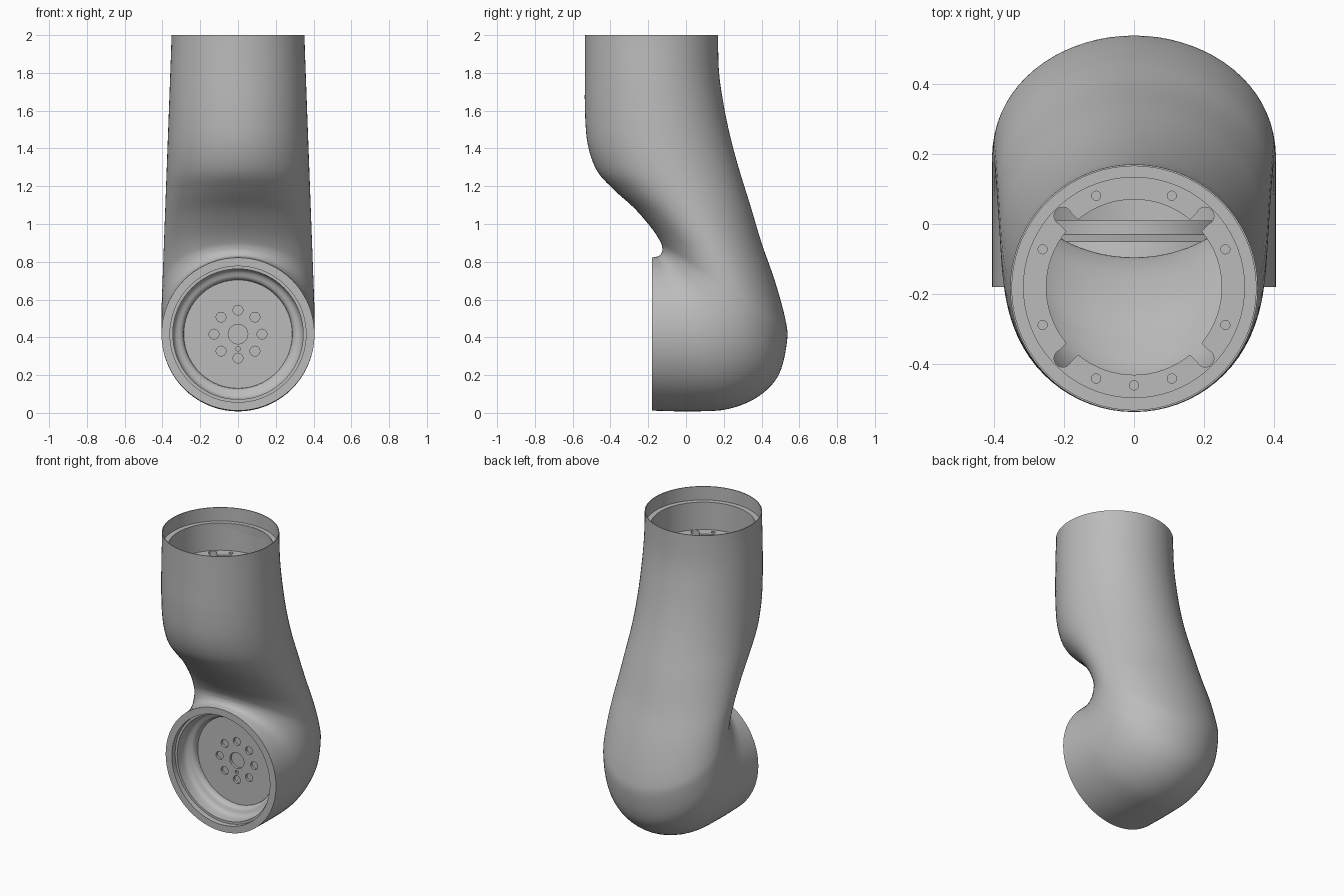
import bpy, bmesh
from math import sin, cos, pi, radians
from mathutils import Vector, Matrix

if "Cube" in bpy.data.objects:
    bpy.data.objects.remove(bpy.data.objects["Cube"], do_unlink=True)

grey = bpy.data.materials.new("plain_grey")
grey.use_nodes = True
grey.diffuse_color = (0.5, 0.5, 0.5, 1)
grey.node_tree.nodes["Principled BSDF"].inputs["Base Color"].default_value = grey.diffuse_color

TUBE_Y, DRUM_Z = -0.18, 0.417
SEGS = 72


def finish(name, bm):
    bmesh.ops.remove_doubles(bm, verts=bm.verts, dist=0.0002)
    bmesh.ops.recalc_face_normals(bm, faces=bm.faces)
    mesh = bpy.data.meshes.new(name)
    bm.to_mesh(mesh)
    bm.free()
    mesh.materials.append(grey)
    obj = bpy.data.objects.new(name, mesh)
    bpy.context.collection.objects.link(obj)
    return obj


def smooth(obj):
    obj.data.shade_smooth()
    obj.data.set_sharp_from_angle(angle=radians(32))


def skin(bm, rings, closed):
    loops = [[bm.verts.new(p) for p in ring] for ring in rings]
    pairs = list(zip(loops, loops[1:]))
    if closed:
        pairs.append((loops[-1], loops[0]))
    for a, b in pairs:
        for i in range(len(a)):
            j = (i + 1) % len(a)
            bm.faces.new((a[i], a[j], b[j], b[i]))


def lathe(name, profile, place):
    # closed (radius, height) profile turned about an axis
    bm = bmesh.new()
    rings = [[place @ Vector((r * cos(2 * pi * i / SEGS), r * sin(2 * pi * i / SEGS), h))
              for i in range(SEGS)] for r, h in profile]
    skin(bm, rings, True)
    bmesh.ops.dissolve_degenerate(bm, dist=0.0001, edges=bm.edges)
    return finish(name, bm)


def cut(obj, bm):
    # subtract the cutter shapes, then discard them
    cutter = finish("cutter", bm)
    cutter.hide_render = True
    mod = obj.modifiers.new("holes", "BOOLEAN")
    mod.operation, mod.solver, mod.object = "DIFFERENCE", "EXACT", cutter
    bpy.context.view_layer.update()
    graph = bpy.context.evaluated_depsgraph_get()
    mesh = bpy.data.meshes.new_from_object(obj.evaluated_get(graph))
    obj.modifiers.clear()
    obj.data = mesh
    bpy.data.objects.remove(cutter, do_unlink=True)


def drill(bm, place, radius, angle, hole, height, depth):
    spot = Matrix.Rotation(angle, 4, "Z") @ Matrix.Translation((radius, 0, height))
    bmesh.ops.create_cone(bm, cap_ends=True, segments=24, radius1=hole, radius2=hole,
                          depth=2 * depth, matrix=place @ spot)


# Bent shell: each section runs from the inner bend (y, z) to the outer bend (y, z)
sections = [
    (-.535, 2, .17, 2), (-.535, 1.8, .175, 1.8), (-.535, 1.6, .205, 1.6),
    (-.52, 1.42, .245, 1.42), (-.47, 1.28, .29, 1.26), (-.38, 1.18, .34, 1.1),
    (-.27, 1.08, .4, .9), (-.18, .975, .47, .7), (-.135, .905, .525, .5),
    (-.125, .87, .535, .38), (-.128, .85, .49, .2), (-.135, .838, .38, .085),
    (-.145, .83, .22, .02), (-.16, .826, .03, .008), (-.18, .822, -.18, .012)]


def spline(keys, steps):
    keys = [Vector(k) for k in keys]
    out = []
    for i in range(len(keys) - 1):
        a, b, c, d = keys[max(i - 1, 0)], keys[i], keys[i + 1], keys[min(i + 2, len(keys) - 1)]
        for s in range(steps):
            t = s / steps
            out.append(b + (c - a) * t / 2 + (a - b * 2.5 + c * 2 - d / 2) * t * t
                       + (b * 3 - a - c * 3 + d) * t ** 3 / 2)
    return out + [keys[-1]]


def section_ring(sec, inset, drop=0):
    inner = Vector((0, sec[0], sec[1] - drop))
    outer = Vector((0, sec[2], sec[3] - drop))
    mid, half = (inner + outer) / 2, (outer - inner) / 2
    blend = min(max((1.95 - mid.z) / 1.4, 0), 1)
    width = 0.353 + 0.052 * blend - inset
    half *= 1 - inset / half.length
    return [mid + half * cos(2 * pi * i / SEGS) + Vector((width * sin(2 * pi * i / SEGS), 0, 0))
            for i in range(SEGS)]


path = spline(sections, 5)
rings = [section_ring(s, 0) for s in path]
rings += [section_ring(s, 0.037) for s in reversed(path) if s[1] < 1.9]
rings += [section_ring(path[0], inset, drop)
          for inset, drop in ((0.037, 0.09), (0.005, 0.09), (0.005, 0))]
shell = bmesh.new()
skin(shell, rings, True)
smooth(finish("arm_shell", shell))

# Upper mounting flange, sunk inside the tube
up = Matrix.Translation((0, TUBE_Y, 0))
flange = lathe("upper_flange", [(.33, 1.912), (.315, 1.912), (.315, 1.73), (.25, 1.73),
                                (.25, 1.68), (.33, 1.68)], up)
holes = bmesh.new()
for k in range(8):
    drill(holes, up, 0.282, radians(22.5 + 45 * k), 0.013, 1.73, 0.03)
drill(holes, up, 0.28, radians(-90), 0.013, 1.73, 0.03)
cut(flange, holes)
notches = bmesh.new()
for k in range(4):
    drill(notches, up, 0.287, radians(45 + 90 * k), 0.025, 1.73, 0.1)
cut(flange, notches)
slots = bmesh.new()
for k in range(4):
    spot = Matrix.Rotation(radians(45 + 90 * k), 4, "Z") @ Matrix.Translation((.25, 0, 1.73))
    bmesh.ops.create_cube(slots, size=1, matrix=up @ spot @ Matrix.Diagonal((.07, .046, .2, 1)))
cut(flange, slots)
smooth(flange)

# Stepped socket in the front drum; local height points back along y
back = Matrix.Translation((0, 0, DRUM_Z)) @ Matrix.Rotation(radians(-90), 4, "X")
socket = lathe("front_socket", [
    (.372, -.18), (.36, -.18), (.36, -.145), (.345, -.145), (.345, -.09), (.338, -.07),
    (.325, -.058), (.31, -.054), (.298, -.048), (.29, -.036), (.287, -.02), (.287, .01),
    (.3, .01), (.3, -.03), (.355, -.05), (.372, -.14)], back)
smooth(socket)

# Drive plate with a bolt circle and a central bore
plate = lathe("drive_plate", [(0, -.012), (.29, -.012), (.29, .01), (0, .01)], back)
holes = bmesh.new()
for k in range(8):
    drill(holes, back, 0.127, radians(45 * k), 0.026, -0.012, 0.016)
drill(holes, back, 0, 0, 0.052, -0.012, 0.018)
drill(holes, back, 0.078, radians(90), 0.012, -0.012, 0.012)
cut(plate, holes)
smooth(plate)
